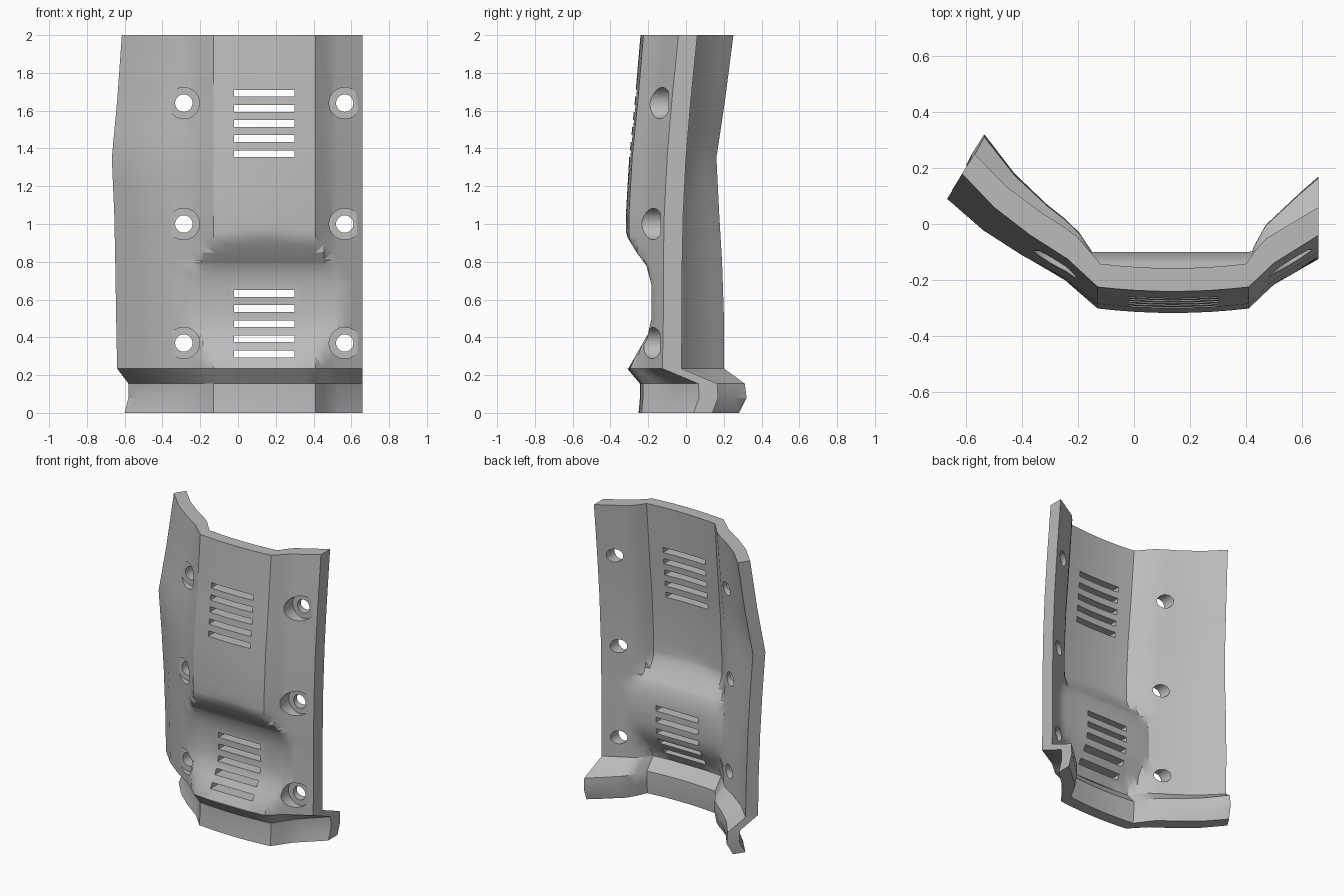
import bpy, bmesh, math
from mathutils import Matrix

cube = bpy.data.objects.get("Cube")
if cube:
    bpy.data.objects.remove(cube, do_unlink=True)

LEFT, RIGHT, EDGE = -0.13, 0.41, 0.66   # creases of the middle panel, cut side

# Height rows: z, far edge x, far edge y, crease y, cut edge y
ROWS = [(0, -.6, .21, -.235, .04), (.08, -.58, .25, -.228, .07),
        (.155, -.58, .24, -.228, .065), (.235, -.64, .13, -.295, -.125),
        (.5, -.645, .13, -.30, -.12), (.8, -.65, .12, -.30, -.12),
        (1.05, -.655, .105, -.302, -.115), (1.35, -.668, .09, -.285, -.10),
        (1.65, -.64, .135, -.255, -.075), (2, -.615, .18, -.225, -.04)]
# Recess floor: z, y
RECESS = [(.235, -.4), (.236, -.305), (.42, -.2), (.5, -.183), (.68, -.183),
          (.78, -.21), (.85, -.262), (.93, -.31), (1, -.4)]
# Wing curves: share of width, share of depth
FAR_WING = [(0, 0), (.22, .245), (.5, .46), (.76, .7), (1, 1)]
CUT_WING = [(0, 0), (.36, .46), (1, 1)]


def lookup(table, key):
    """Linear interpolation of the remaining columns of a table."""
    if key <= table[0][0]:
        return table[0][1:]
    for a, b in zip(table, table[1:]):
        if key <= b[0]:
            f = (key - a[0]) / (b[0] - a[0])
            return tuple(p + (q - p) * f for p, q in zip(a[1:], b[1:]))
    return table[-1][1:]


def outer(part, t, z):
    """Point on the front surface at share t across one part."""
    far_x, far_y, crease, cut_y = lookup(ROWS, z)
    if part == "far":
        x = LEFT + (far_x - LEFT) * t
        y = crease + (far_y - crease) * lookup(FAR_WING, t)[0]
    elif part == "middle":
        x = LEFT + (RIGHT - LEFT) * t
        y = crease - .016 * (1 - (2 * t - 1) ** 2)
    else:
        x = RIGHT + (EDGE - RIGHT) * t
        y = crease + (cut_y - crease) * lookup(CUT_WING, t)[0]
    return x, max(y, lookup(RECESS, z)[0] if .235 < z < 1 else -1), z


def inner(part, t, z):
    """Point on the back surface, offset square to the plan curve."""
    x, y, z = outer(part, t, z)
    if part == "middle":
        return x + .01 * (1 - 2 * t), y + .083, z
    if part == "far":
        return x + .01 + .035 * min(1, t * 3), y + .083 - .012 * t, z
    if t == 1:
        return x, y + .1, z
    return x - .01 - .03 * min(1, t * 3) * (1 - t), y + .083 + .012 * t, z


# Curved shell as a closed grid of front and back points
columns = [("far", t) for t in (1, .88, .76, .63, .5, .36, .22, .11)]
columns += [("middle", i / 8) for i in range(8)]
columns += [("cut", t) for t in (0, .18, .36, .48, .6, .8, 1)]
heights = sorted({r[0] for r in ROWS} | {r[0] for r in RECESS[1:]}
                 | {.3, .36, .73, .81, .89, .96, 1.2, 1.5, 1.82})

bm = bmesh.new()
rings = []
for z in heights:
    loop = [outer(p, t, z) for p, t in columns]
    loop += [inner(p, t, z) for p, t in reversed(columns)]
    rings.append([bm.verts.new(co) for co in loop])
n = len(rings[0])
for low, high in zip(rings, rings[1:]):
    for i in range(n):
        j = (i + 1) % n
        bm.faces.new((low[i], low[j], high[j], high[i]))
for ring in (rings[0], rings[-1]):
    for i in range(n // 2 - 1):
        bm.faces.new((ring[i], ring[i + 1], ring[n - 2 - i], ring[n - 1 - i]))
bmesh.ops.triangulate(bm, faces=bm.faces[:])
bmesh.ops.recalc_face_normals(bm, faces=bm.faces[:])
mesh = bpy.data.meshes.new("curved_guard")
bm.to_mesh(mesh)
bm.free()
guard = bpy.data.objects.new("curved_guard", mesh)
bpy.context.collection.objects.link(guard)


def cylinder(bm, x, z, radius, y0, y1):
    place = Matrix.Translation((x, (y0 + y1) / 2, z)) @ Matrix.Rotation(math.pi / 2, 4, "X")
    bmesh.ops.create_cone(bm, cap_ends=True, segments=32, radius1=radius,
                          radius2=radius, depth=y1 - y0, matrix=place)


def cut(name, bm):
    """Subtract the shapes in bm from the guard."""
    data = bpy.data.meshes.new(name)
    bm.to_mesh(data)
    bm.free()
    cutter = bpy.data.objects.new(name, data)
    cutter.hide_render = True
    bpy.context.collection.objects.link(cutter)
    mod = guard.modifiers.new(name, "BOOLEAN")
    mod.operation, mod.solver, mod.object = "DIFFERENCE", "EXACT", cutter
    graph = bpy.context.evaluated_depsgraph_get()
    result = bpy.data.meshes.new_from_object(guard.evaluated_get(graph))
    guard.modifiers.clear()
    guard.data = result
    bpy.data.objects.remove(cutter, do_unlink=True)


# Bolt holes, their counterbores, and vent slots
holes, bores = bmesh.new(), bmesh.new()
for z in (.37, 1.0, 1.64):
    for x, part, t in ((-.287, "far", .3), (.565, "cut", .62)):
        y = outer(part, t, z)[1]
        cylinder(holes, x, z, .046, -.6, .5)
        cylinder(bores, x, z, .083, -.6, y + .04)
for start in (.312, 1.372):
    for i in range(5):
        place = Matrix.Translation((.14, -.1, start + .08 * i)) @ Matrix.Diagonal((.32, 1, .036, 1))
        bmesh.ops.create_cube(holes, size=1, matrix=place)
cut("counterbores", bores)
cut("holes_and_slots", holes)

# Grey finish
grey = bpy.data.materials.new("plain_grey")
grey.use_nodes = True
colour = (.5, .5, .5, 1)
grey.diffuse_color = colour
grey.node_tree.nodes["Principled BSDF"].inputs["Base Color"].default_value = colour
guard.data.materials.clear()
guard.data.materials.append(grey)

bpy.ops.object.select_all(action="DESELECT")
guard.select_set(True)
bpy.context.view_layer.objects.active = guard
bpy.ops.object.shade_smooth_by_angle(angle=math.radians(30))
